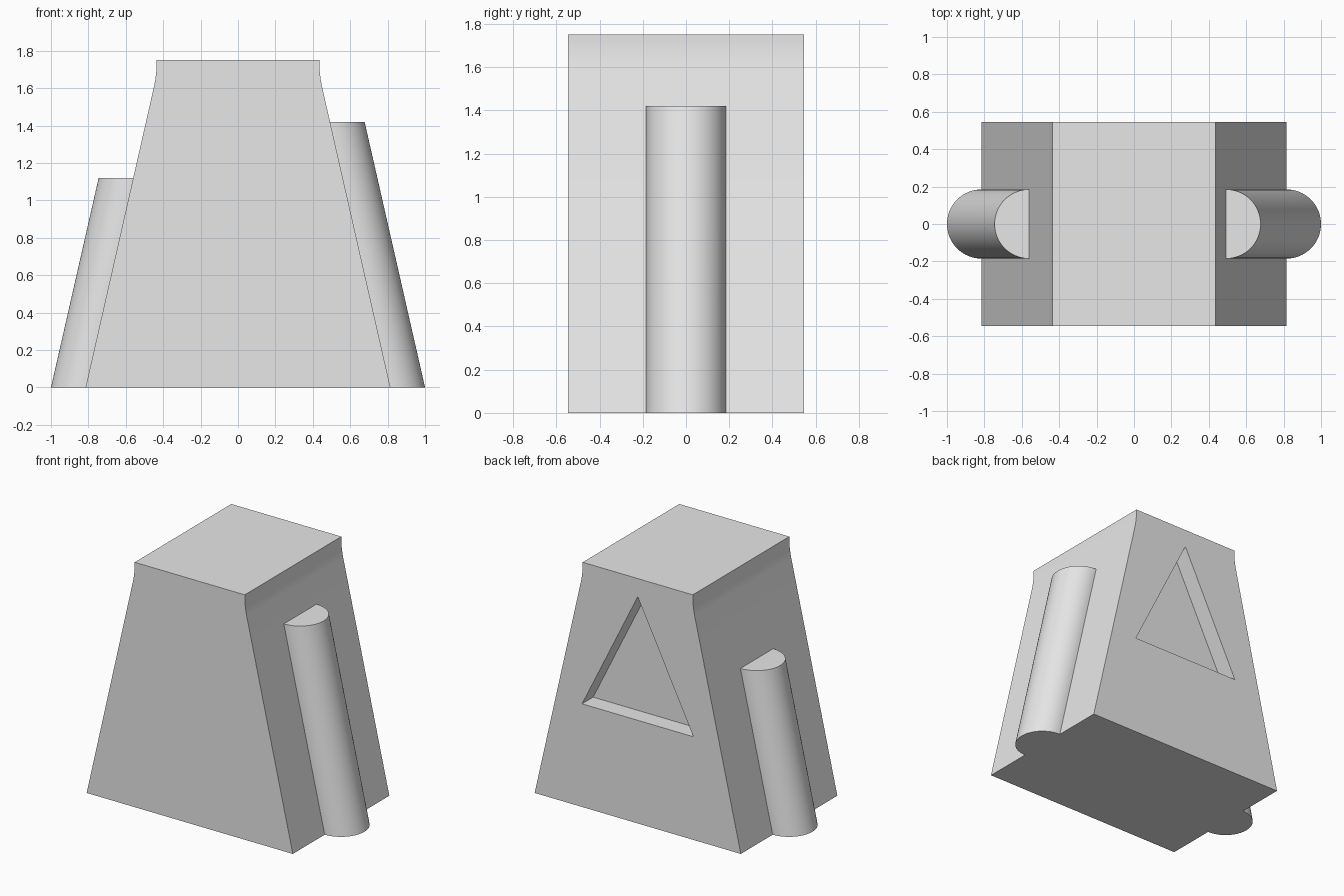
import bpy
import bmesh
import math

cube = bpy.data.objects.get("Cube")
if cube:
    bpy.data.objects.remove(cube, do_unlink=True)

grey = bpy.data.materials.new("light_grey")
grey.use_nodes = True
grey.diffuse_color = (0.8, 0.8, 0.8, 1)
grey.node_tree.nodes["Principled BSDF"].inputs["Base Color"].default_value = (0.8, 0.8, 0.8, 1)

BASE, TOP, HEIGHT, DEPTH = 0.815, 0.435, 1.75, 0.545
LEAN = 0.2275                      # inward run per unit of height
RADIUS = 0.185


def prism(name, start, end):
    """Closed solid between two matching loops of points."""
    bm = bmesh.new()
    a = [bm.verts.new(p) for p in start]
    b = [bm.verts.new(p) for p in end]
    bm.faces.new(a)
    bm.faces.new(b)
    n = len(a)
    for i in range(n):
        j = (i + 1) % n
        bm.faces.new((a[i], a[j], b[j], b[i]))
    bmesh.ops.recalc_face_normals(bm, faces=bm.faces)
    mesh = bpy.data.meshes.new(name)
    bm.to_mesh(mesh)
    bm.free()
    mesh.materials.append(grey)
    obj = bpy.data.objects.new(name, mesh)
    bpy.context.collection.objects.link(obj)
    return obj


def activate(obj):
    bpy.ops.object.select_all(action='DESELECT')
    obj.select_set(True)
    bpy.context.view_layer.objects.active = obj


def smooth(obj):
    activate(obj)
    bpy.ops.object.shade_smooth_by_angle(angle=math.radians(30))


# Tapered body, with a soft bend into the upright rim
bend = (BASE - TOP) / LEAN
reach = 0.07
side = [(BASE, 0)]
for i in range(7):
    t = i / 6
    low = (TOP + reach * LEAN, bend - reach)
    high = (TOP, bend + reach)
    side.append(tuple((1 - t) ** 2 * p + 2 * t * (1 - t) * q + t * t * r
                      for p, q, r in zip(low, (TOP, bend), high)))
side.append((TOP, HEIGHT))
outline = side + [(-x, z) for x, z in reversed(side)]
body = prism("tapered_body",
             [(x, -DEPTH, z) for x, z in outline],
             [(x, DEPTH, z) for x, z in outline])

# Triangular recess in the back face
triangle = [(-0.44, 0.737), (0.44, 0.737), (0, 1.62)]
cutter = prism("recess_cutter",
               [(x, DEPTH - 0.125, z) for x, z in triangle],
               [(x, DEPTH + 0.1, z) for x, z in triangle])
cutter.hide_render = True
cut = body.modifiers.new("recess", 'BOOLEAN')
cut.operation = 'DIFFERENCE'
cut.solver = 'EXACT'
cut.object = cutter
activate(body)
bpy.ops.object.modifier_apply(modifier=cut.name)
bpy.data.objects.remove(cutter, do_unlink=True)
smooth(body)


# Half-round ribs leaning along the sloped sides
def rib(name, sign, height):
    arc = [(RADIUS * math.cos(a), RADIUS * math.sin(a))
           for a in (math.pi * (i / 32 - 0.5) for i in range(33))]
    section = [(-0.01, -RADIUS)] + arc + [(-0.01, RADIUS)]

    def loop(z):
        return [(sign * (BASE - LEAN * z + x), y, z) for x, y in section]
    smooth(prism(name, loop(0), loop(height)))


rib("left_tall_rib", 1, 1.42)
rib("right_short_rib", -1, 1.12)
